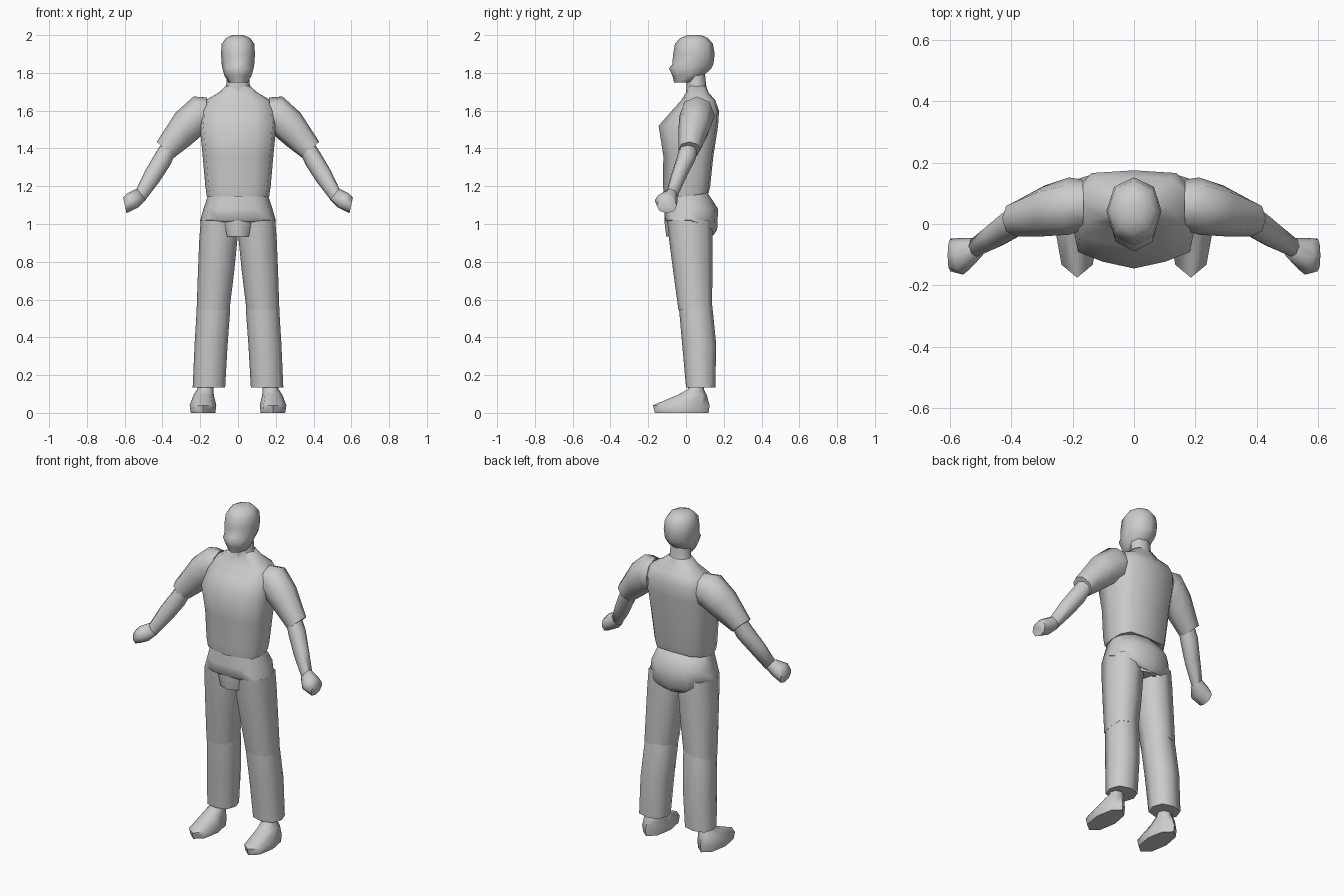
import bpy, bmesh, math
from mathutils import Vector

if "Cube" in bpy.data.objects:
    bpy.data.objects.remove(bpy.data.objects["Cube"])

grey = bpy.data.materials.new("light grey")
grey.diffuse_color = (0.6, 0.6, 0.6, 1)
grey.use_nodes = True
grey.node_tree.nodes["Principled BSDF"].inputs["Base Color"].default_value = grey.diffuse_color

# Unit cross-sections, walked round from the front (-v) through +u


def octagon(r):
    return [(0, -1), (r, -r), (1, 0), (r, r), (0, 1), (-r, r), (-1, 0), (-r, -r)]


ROUND, LEG, BOXY = octagon(.72), octagon(.76), octagon(.84)
CHEST = [(0, -1), (.5, -.86), (.9, -.66), (1, 0), (.93, .55), (.7, .93), (0, 1),
         (-.7, .93), (-.93, .55), (-1, 0), (-.9, -.66), (-.5, -.86)]
SEAT = [(0, -1), (.5, -.95), (.86, -.7), (1, 0), (.88, .5), (.55, .88), (0, 1),
        (-.55, .88), (-.88, .5), (-1, 0), (-.86, -.7), (-.5, -.95)]


def flat_ring(shape, z, x0, x1, y0, y1, rise=0):
    """Level ring filling a box; rise lifts (or drops) its back half."""
    cx, cy, hx, hy = (x0 + x1) / 2, (y0 + y1) / 2, (x1 - x0) / 2, (y1 - y0) / 2
    return [Vector((cx + u * hx, cy + v * hy, z + rise * max(v, 0))) for u, v in shape]


def limb_ring(shape, top, bottom, y0, y1):
    """Tilted ring between an upper and a lower (x, z) point."""
    a, b = Vector((top[0], 0, top[1])), Vector((bottom[0], 0, bottom[1]))
    mid, half = (a + b) / 2, (a - b) / 2
    return [mid + half * u + Vector((0, (y0 + y1) / 2 + v * (y1 - y0) / 2, 0))
            for u, v in shape]


def loft(name, rings, mirror=False, angle=65):
    bm = bmesh.new()
    loops = [[bm.verts.new(p) for p in ring] for ring in rings]
    n = len(loops[0])
    for a, b in zip(loops, loops[1:]):
        for i in range(n):
            j = (i + 1) % n
            bm.faces.new((a[i], a[j], b[j], b[i]))
    bm.faces.new(loops[0][::-1])
    bm.faces.new(loops[-1])
    bmesh.ops.recalc_face_normals(bm, faces=bm.faces)
    me = bpy.data.meshes.new(name)
    bm.to_mesh(me)
    bm.free()
    me.materials.append(grey)
    ob = bpy.data.objects.new(name, me)
    bpy.context.collection.objects.link(ob)
    if mirror:
        ob.modifiers.new("Mirror", 'MIRROR')
    bpy.ops.object.select_all(action='DESELECT')
    ob.select_set(True)
    bpy.context.view_layer.objects.active = ob
    bpy.ops.object.shade_smooth_by_angle(angle=math.radians(angle))
    return ob


def column(name, shape, rows, **kw):
    """Symmetric part from rows of height, half width, front, back, (rise)."""
    return loft(name, [flat_ring(shape, z, -w, w, *rest) for z, w, *rest in rows], **kw)


# Shirt body, shoulders and neck
column("shirt", CHEST, [
    (1.145, .165, -.115, .12, .02), (1.20, .173, -.122, .128), (1.36, .187, -.12, .145),
    (1.52, .203, -.145, .17), (1.60, .197, -.075, .175), (1.655, .172, -.025, .155),
    (1.695, .105, .0, .12), (1.73, .063, .005, .107)])
column("neck", ROUND, [
    (1.69, .08, .0, .115), (1.74, .062, .003, .106), (1.80, .06, .0, .10)])

# Head with sloping jaw line and slight nose
column("head", ROUND, [
    (1.75, .05, -.063, .09, .035), (1.785, .072, -.072, .115, .02),
    (1.825, .083, -.09, .135), (1.845, .086, -.073, .145), (1.90, .09, -.068, .152),
    (1.955, .086, -.058, .142), (1.985, .064, -.03, .115), (2.0, .03, .01, .08)])

# Hips: the seat drops lower at the back, with a strip between the legs
column("hips", SEAT, [
    (1.18, .15, -.10, .105), (1.08, .183, -.112, .17), (1.02, .2, -.115, .165, -.05),
    (1.01, .17, -.10, .145, -.07)])
column("crotch", BOXY, [
    (1.06, .085, -.112, .145), (1.02, .085, -.115, .155), (.935, .068, -.105, .14)])

# Trouser legs
loft("thigh", [flat_ring(LEG, *r) for r in (
    (1.02, .005, .197, -.1, .138), (.92, .003, .205, -.09, .14),
    (.75, .02, .212, -.068, .14), (.545, .045, .219, -.04, .138, .03))], mirror=True)
loft("shin", [flat_ring(LEG, *r) for r in (
    (.60, .045, .21, -.038, .135), (.54, .042, .219, -.036, .142),
    (.36, .055, .23, -.02, .16), (.135, .068, .24, .0, .155))], mirror=True)

# Shoes
loft("shoe", [flat_ring(ROUND, *r) for r in (
    (.0, .12, .25, -.165, .12), (.04, .115, .256, -.175, .125),
    (.095, .128, .235, -.045, .11), (.125, .13, .215, .01, .095),
    (.17, .135, .21, .02, .09))], mirror=True)

# Sleeves, forearms and fists
loft("sleeve", [limb_ring(ROUND, *r) for r in (
    ((.165, 1.67), (.17, 1.48), -.02, .145), ((.235, 1.675), (.19, 1.47), -.035, .152),
    ((.33, 1.59), (.255, 1.415), -.04, .125), ((.43, 1.435), (.34, 1.35), -.04, .075))],
    mirror=True)
loft("forearm", [limb_ring(ROUND, *r) for r in (
    ((.39, 1.45), (.325, 1.385), -.03, .065), ((.44, 1.37), (.36, 1.31), -.052, .05),
    ((.49, 1.285), (.415, 1.225), -.08, .005), ((.54, 1.18), (.492, 1.125), -.108, -.042))],
    mirror=True)
loft("hand", [limb_ring(ROUND, *r) for r in (
    ((.535, 1.187), (.488, 1.128), -.113, -.047), ((.587, 1.162), (.528, 1.088), -.165, -.045),
    ((.608, 1.14), (.59, 1.057), -.155, -.048))], mirror=True)
